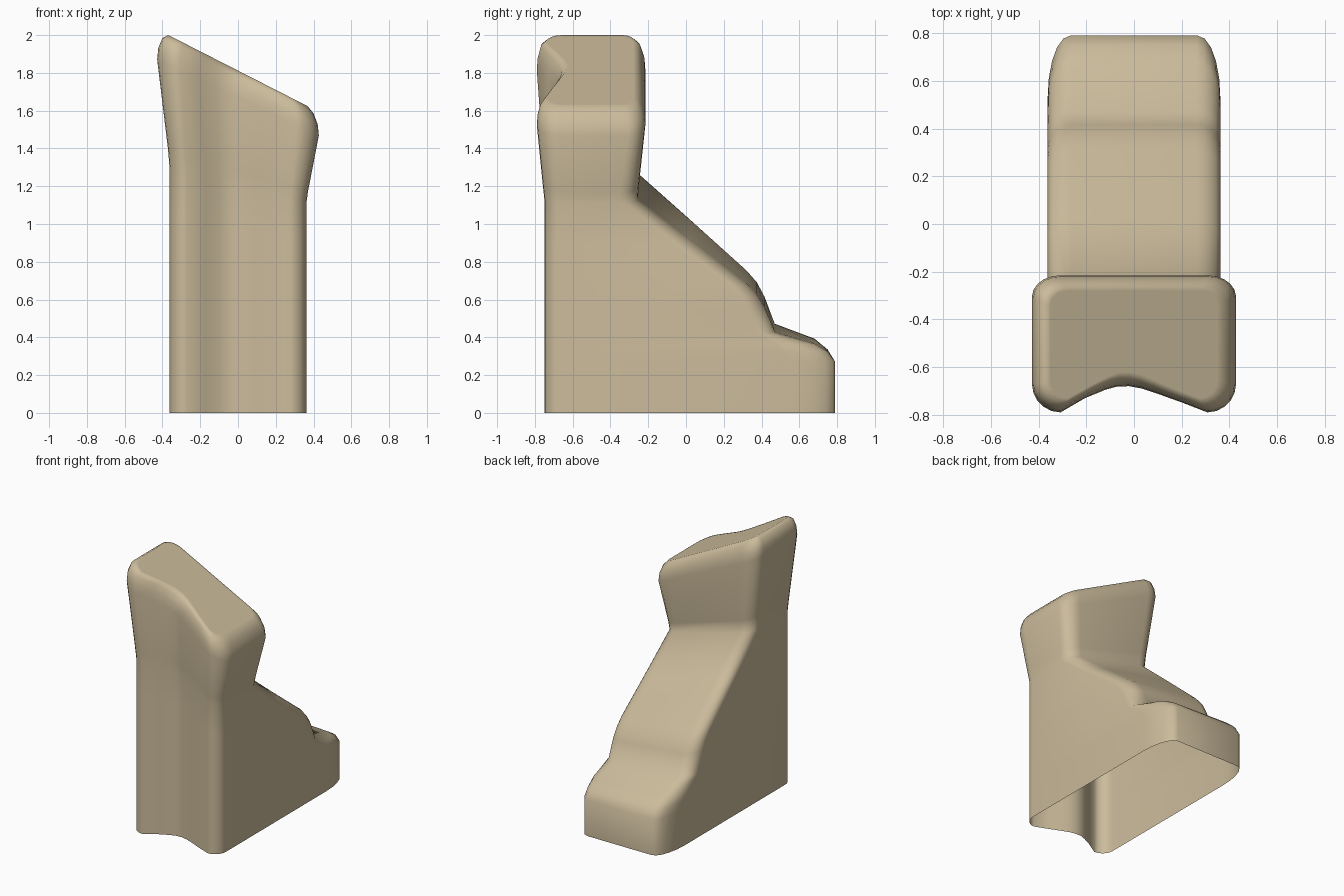
import bpy, bmesh
from math import sin, cos, pi

# Groove in the front face: x as a share of the half width, depth in y
GROOVE = [(-0.48, 0.06), (-0.28, 0.095), (-0.17, 0.108), (-0.05, 0.11),
          (0.08, 0.10), (0.22, 0.08), (0.48, 0.04)]
STEPS = 5


def corner(cx, cy, rx, ry, start):
    """Quarter ellipse, counter-clockwise from the start angle."""
    return [(cx + rx * cos(start + pi / 2 * i / STEPS),
             cy + ry * sin(start + pi / 2 * i / STEPS)) for i in range(STEPS + 1)]


def outline(w, front, back, fr, brx, bry):
    """Horizontal section: grooved front, rounded corners."""
    pts = corner(-w + fr, front + fr, fr, fr, pi)
    pts += [(x * w, front + d) for x, d in GROOVE]
    pts += corner(w - fr, front + fr, fr, fr, 1.5 * pi)
    pts += corner(w - brx, back - bry, brx, bry, 0)
    pts += corner(-w + brx, back - bry, brx, bry, pi / 2)
    return pts


# Sections: height, side slant, half width, front y, back y,
# front corner radius, back corner radii in x and y
SECTIONS = [
    (0.00, 0.00, 0.362, -0.75, 0.79, 0.09, 0.095, 0.26),
    (0.27, 0.00, 0.362, -0.75, 0.79, 0.09, 0.095, 0.26),
    (0.33, 0.02, 0.362, -0.75, 0.75, 0.09, 0.10, 0.24),
    (0.38, 0.05, 0.362, -0.75, 0.68, 0.09, 0.10, 0.20),
    (0.45, 0.08, 0.362, -0.75, 0.47, 0.09, 0.10, 0.10),
    (0.59, 0.10, 0.362, -0.75, 0.415, 0.09, 0.10, 0.10),
    (0.66, 0.12, 0.362, -0.75, 0.375, 0.09, 0.10, 0.10),
    (0.72, 0.13, 0.362, -0.75, 0.32, 0.09, 0.10, 0.10),
    (0.97, 0.20, 0.362, -0.75, 0.02, 0.09, 0.10, 0.10),
    (1.20, 0.25, 0.362, -0.75, -0.255, 0.09, 0.10, 0.10),
    (1.28, 0.30, 0.370, -0.757, -0.25, 0.09, 0.10, 0.10),
    (1.67, 0.47, 0.428, -0.79, -0.215, 0.12, 0.12, 0.09),
    (1.73, 0.48, 0.422, -0.785, -0.22, 0.115, 0.115, 0.09),
    (1.785, 0.50, 0.400, -0.77, -0.24, 0.10, 0.10, 0.08),
    (1.812, 0.51, 0.368, -0.745, -0.265, 0.085, 0.085, 0.07),
    (1.812, 0.51, 0.350, -0.73, -0.28, 0.075, 0.075, 0.06),
]

# Pedestal shell, lofted upward and left open underneath
bm = bmesh.new()
rings = []
for z, slant, *shape in SECTIONS:
    rings.append([bm.verts.new((x, y, z - slant * x)) for x, y in outline(*shape)])
n = len(rings[0])
for low, high in zip(rings, rings[1:]):
    for i in range(n):
        j = (i + 1) % n
        bm.faces.new((low[i], low[j], high[j], high[i]))
# Slanted flat top
bm.faces.new(rings[-1])

mesh = bpy.data.meshes.new("pedestal_shell")
bm.to_mesh(mesh)
bm.free()
shell = bpy.data.objects.new("pedestal_shell", mesh)
bpy.context.collection.objects.link(shell)

# Tan finish
tan = bpy.data.materials.new("tan")
tan.diffuse_color = (0.60, 0.50, 0.33, 1)
mesh.materials.append(tan)

bpy.context.view_layer.objects.active = shell
shell.select_set(True)
bpy.ops.object.shade_smooth_by_angle(angle=pi / 3)
